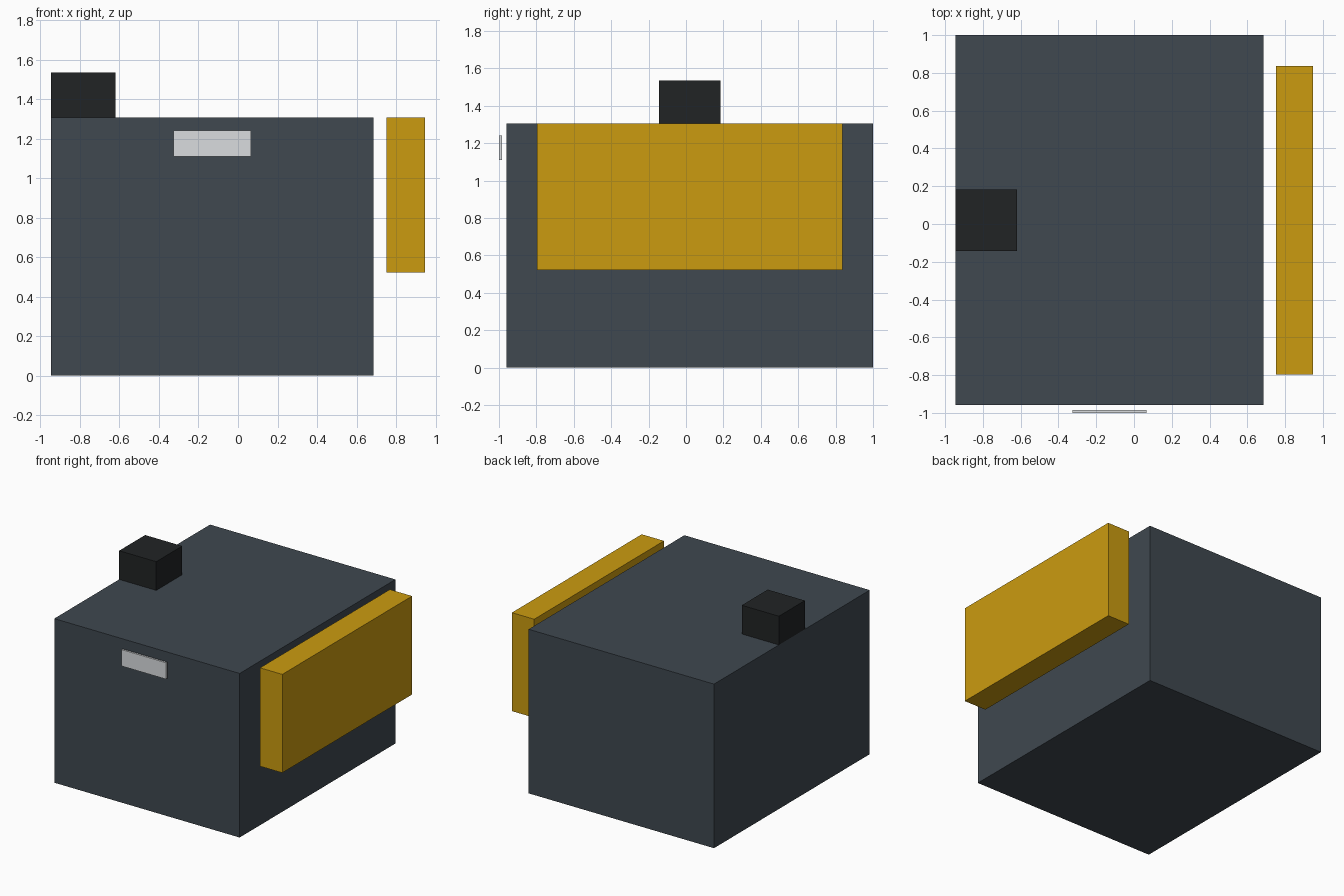
import bpy

if "Cube" in bpy.data.objects:
    bpy.data.objects.remove(bpy.data.objects["Cube"])

U = 0.3265          # module: the body is 5 x 6 x 4 modules
CX, CY = -0.13, 0.02  # plan centre of the body


def material(name, rgb):
    m = bpy.data.materials.new(name)
    m.diffuse_color = (*rgb, 1)
    m.use_nodes = True
    m.node_tree.nodes["Principled BSDF"].inputs["Base Color"].default_value = m.diffuse_color
    return m


def box(name, centre, size, mat):
    bpy.ops.mesh.primitive_cube_add(size=1, location=centre)
    ob = bpy.context.object
    ob.name = name
    ob.scale = size
    bpy.ops.object.transform_apply(location=False, rotation=False, scale=True)
    ob.data.materials.append(mat)
    return ob


slate = material("slate", (0.05, 0.065, 0.08))
black = material("black", (0.015, 0.017, 0.018))
gold = material("gold", (0.6, 0.33, 0.005))
silver = material("silver", (0.7, 0.72, 0.74))

# main body standing on the ground
box("body", (CX, CY, 2 * U), (5 * U, 6 * U, 4 * U), slate)

# post sunk into the body, flush with its left side
box("post", (CX - 2 * U, CY, 3.5 * U), (U, U, 2.4 * U), black)

# panel floating beside the right side
box("side_panel", (CX + 3 * U, CY, 2.8 * U - 0.0), (0.6 * U, 5 * U, 2.4 * U), gold)

# thin plate floating before the front
box("front_plate", (CX, -0.992, 3.6 * U), (1.2 * U, 0.05 * U, 0.4 * U), silver)
